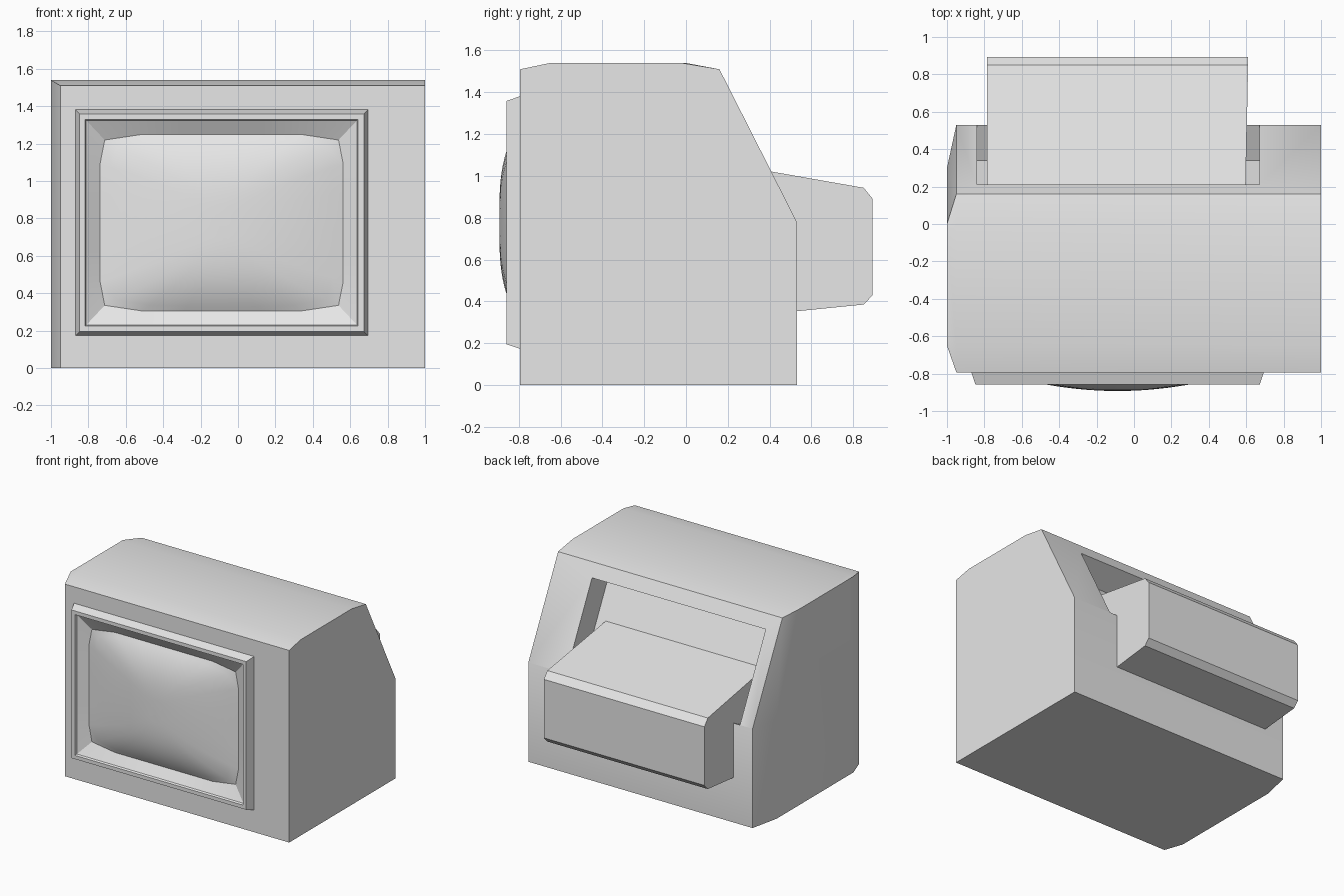
import bpy, bmesh, math

cube = bpy.data.objects.get("Cube")
if cube:
    bpy.data.objects.remove(cube, do_unlink=True)

grey = bpy.data.materials.new("plain_grey")
grey.use_nodes = True
COLOUR = (0.8, 0.8, 0.8, 1)
grey.diffuse_color = COLOUR
grey.node_tree.nodes["Principled BSDF"].inputs["Base Color"].default_value = COLOUR


def loft(name, rings, cap_start=True, cap_end=True):
    """Skin a list of equal-length point rings into one object."""
    bm = bmesh.new()
    loops = [[bm.verts.new(p) for p in ring] for ring in rings]
    n = len(loops[0])
    for a, b in zip(loops, loops[1:]):
        for i in range(n):
            j = (i + 1) % n
            bm.faces.new((a[i], a[j], b[j], b[i]))
    if cap_start:
        bm.faces.new(loops[0][::-1])
    if cap_end:
        bm.faces.new(loops[-1])
    if cap_start and cap_end:
        bmesh.ops.recalc_face_normals(bm, faces=bm.faces)
    mesh = bpy.data.meshes.new(name)
    bm.to_mesh(mesh)
    bm.free()
    obj = bpy.data.objects.new(name, mesh)
    bpy.context.collection.objects.link(obj)
    mesh.materials.append(grey)
    return obj


def activate(obj):
    bpy.ops.object.select_all(action='DESELECT')
    obj.select_set(True)
    bpy.context.view_layer.objects.active = obj


def smooth(obj, degrees=30):
    activate(obj)
    bpy.ops.object.shade_smooth_by_angle(angle=math.radians(degrees))


def section(x, profile):
    return [(x, y, z) for y, z in profile]


# Cabinet: side profile swept across, with one bevelled end
side = [(-.793, 0), (-.793, 1.51), (-.65, 1.54), (-.02, 1.54), (.16, 1.51), (.53, .78), (.53, 0)]
bevel = [(-.65, 0), (-.65, 1.54), (-.6, 1.54), (-.02, 1.54), (0, 1.54), (.3, .78), (.3, 0)]
cabinet = loft("cabinet", [section(1, side), section(-.95, side), section(-1, bevel)])

# Recess sunk square into the sloping back
recess = [(.02, 1.315), (.34, .685), (.62, .826), (.30, 1.456)]
cutter = loft("recess_cutter", [section(-.84, recess), section(.67, recess)])
cutter.hide_render = True
cut = cabinet.modifiers.new("recess", 'BOOLEAN')
cut.object = cutter
cut.solver = 'EXACT'
activate(cabinet)
bpy.ops.object.modifier_apply(modifier=cut.name)
bpy.data.objects.remove(cutter, do_unlink=True)
smooth(cabinet)

# Tube housing sticking out of the recess
tube = [(.1, 1.075), (.85, .943), (.893, .89), (.893, .43), (.85, .385), (.1, .31)]
right_end = section(-.785, tube)
left_end = [(.593 + .02 * y, y, z) for y, z in tube]
smooth(loft("tube_housing", [right_end, left_end]))

# Screen outline: rounded rectangle, one quarter mirrored to four
CX, CZ = -.0875, .777
HALF_W, HALF_H = .65, .472
quarter = [(.65, .16), (.65, .315), (.625, .442), (.425, .472), (.2, .472)]
outline = (quarter + [(-x, z) for x, z in quarter[::-1]]
           + [(-x, -z) for x, z in quarter] + [(x, -z) for x, z in quarter[::-1]])


def place(points, y):
    return [(CX + x, y, CZ + z) for x, z in points]


def rectangle(w, h, y):
    """Push the outline out to a rectangle, its corner points to the corners."""
    points = []
    for x, z in outline:
        on_side, on_top = abs(x) > .6, abs(z) > .4
        points.append((math.copysign(w, x) if on_side else x,
                       math.copysign(h, z) if on_top else z))
    return place(points, y)


# Bezel: raised frame, small inner step, then a funnel down to the screen
EDGE_Y, FRONT_Y = -.797, -.858
bezel = loft("screen_bezel", [
    rectangle(.783, .605, -.79), rectangle(.76, .582, FRONT_Y),
    rectangle(.73, .553, FRONT_Y), rectangle(.724, .547, -.842),
    place(outline, EDGE_Y)], False, False)
smooth(bezel)

# Screen: bulging glass, flatter across its height
STEPS = 12
rings = []
for i in range(STEPS):
    s = 1 - i / STEPS
    tall = s ** .6
    y = EDGE_Y - (.893 + EDGE_Y) * (1 - s * s)
    ring = []
    for x, z in outline:
        a = math.atan2(z / HALF_H, x / HALF_W)
        ex, ez = HALF_W * math.cos(a), HALF_H * math.sin(a)
        ring.append(((x * s + ex * (1 - s)) * s, (z * s + ez * (1 - s)) * tall))
    rings.append(place(ring, y))
smooth(loft("screen", rings, False, True), 60)
